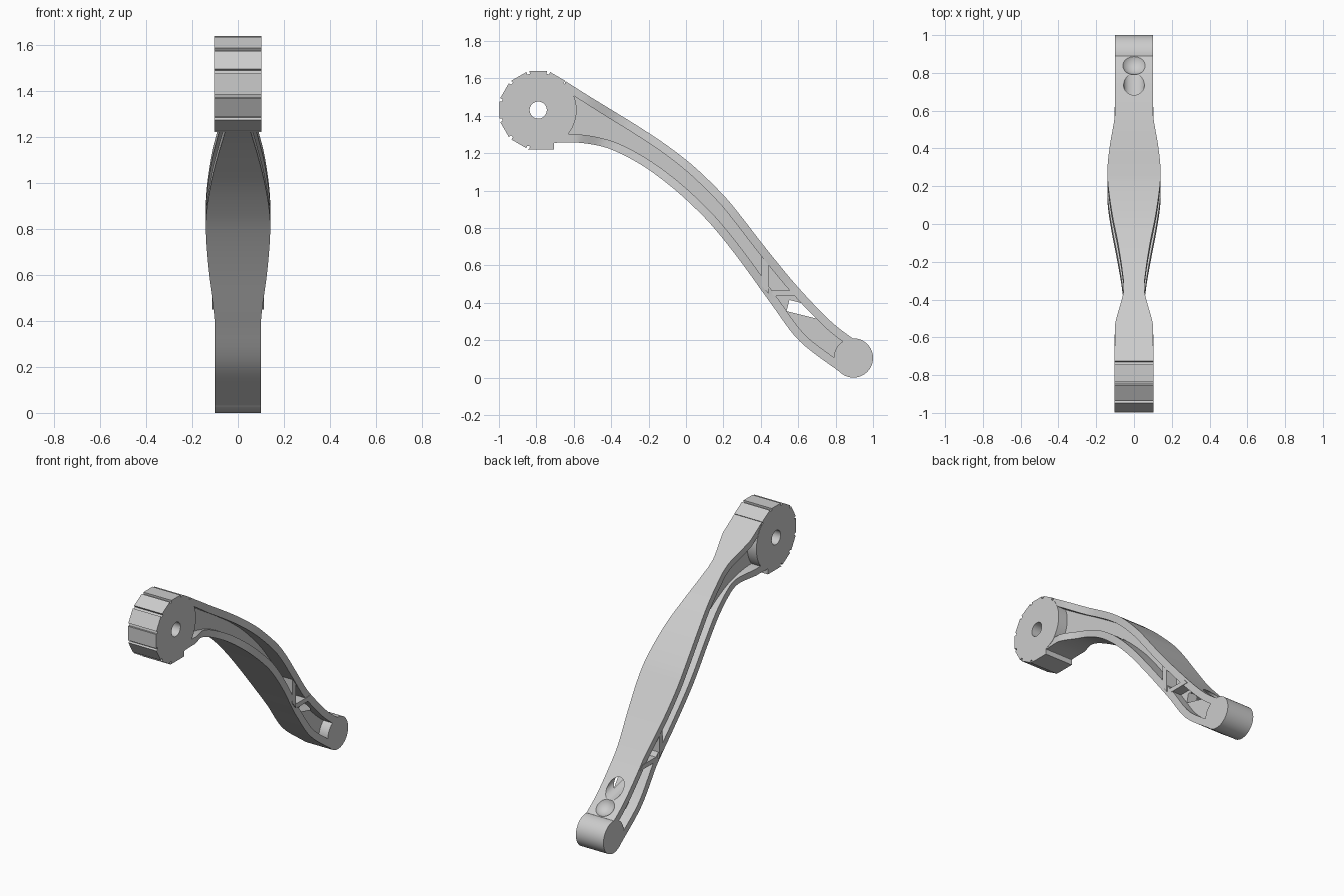
import bpy, bmesh, math
from mathutils import Vector

cube = bpy.data.objects.get("Cube")
if cube:
    bpy.data.objects.remove(cube, do_unlink=True)

grey = bpy.data.materials.new("light grey")
grey.use_nodes = True
grey.diffuse_color = (0.6, 0.6, 0.6, 1)
grey.node_tree.nodes["Principled BSDF"].inputs["Base Color"].default_value = (0.6, 0.6, 0.6, 1)


def finish(bm, name):
    bmesh.ops.recalc_face_normals(bm, faces=bm.faces)
    mesh = bpy.data.meshes.new(name)
    bm.to_mesh(mesh)
    bm.free()
    mesh.materials.append(grey)
    obj = bpy.data.objects.new(name, mesh)
    bpy.context.collection.objects.link(obj)
    return obj


def loft(name, rings):
    """Skin a list of closed rings and cap both ends."""
    bm = bmesh.new()
    rows = [[bm.verts.new(p) for p in ring] for ring in rings]
    n = len(rows[0])
    for a, b in zip(rows, rows[1:]):
        for i in range(n):
            j = (i + 1) % n
            bm.faces.new((a[i], a[j], b[j], b[i]))
    bm.faces.new(rows[0])
    bm.faces.new(rows[-1])
    return finish(bm, name)


def plate(name, profile, half):
    """Side profile of (y, z) points, extruded across x."""
    return loft(name, [[(x, y, z) for y, z in profile] for x in (-half, half)])


def arc(cy, cz, r, start, end, steps):
    angles = [math.radians(start + (end - start) * i / steps) for i in range(steps + 1)]
    return [(cy + r * math.cos(a), cz + r * math.sin(a)) for a in angles]


def select(obj):
    bpy.ops.object.select_all(action='DESELECT')
    obj.select_set(True)
    bpy.context.view_layer.objects.active = obj


def cut(obj, cutter):
    cutter.hide_render = True
    mod = obj.modifiers.new("cut", 'BOOLEAN')
    mod.operation = 'DIFFERENCE'
    mod.solver = 'EXACT'
    mod.object = cutter
    select(obj)
    bpy.ops.object.modifier_apply(modifier=mod.name)
    bpy.data.objects.remove(cutter, do_unlink=True)


def smooth(obj):
    select(obj)
    bpy.ops.object.shade_smooth_by_angle(angle=math.radians(25))


# Arm: I-beam stations as top y, top z, bottom y, bottom z, half width
STATIONS = [Vector(s) for s in (
    (-.645, 1.585, -.70, 1.255, .10),
    (-.53, 1.512, -.59, 1.257, .10),
    (-.36, 1.408, -.46, 1.238, .056),
    (-.25, 1.34, -.355, 1.20, .062),
    (-.10, 1.24, -.215, 1.122, .085),
    (.05, 1.122, -.06, 1.005, .115),
    (.205, .97, .08, .875, .137),
    (.30, .855, .175, .77, .14),
    (.42, .70, .30, .61, .127),
    (.59, .493, .455, .395, .10),
    (.767, .307, .607, .195, .10),
    (.89, .21, .82, .032, .10))]
WEB, FLANGE, STEPS = 0.035, 0.045, 6


def catmull(a, b, c, d, t):
    return 0.5 * (2 * b + (c - a) * t + (2 * a - 5 * b + 4 * c - d) * t * t
                  + (3 * b - a - 3 * c + d) * t ** 3)


def beam_ring(s):
    top, low, w = Vector((s[0], s[1])), Vector((s[2], s[3])), s[4]
    down = (low - top).normalized() * FLANGE
    half = [(w, top), (w, top + down), (WEB, top + down),
            (WEB, low - down), (w, low - down), (w, low)]
    return ([(x, p.x, p.y) for x, p in half]
            + [(-x, p.x, p.y) for x, p in reversed(half)])


last = len(STATIONS) - 1
path = []
for i in range(last):
    quad = [STATIONS[min(max(k, 0), last)] for k in range(i - 1, i + 3)]
    path += [catmull(*quad, k / STEPS) for k in range(STEPS)]
path.append(STATIONS[-1])
for s in path:
    s[4] = max(s[4], 0.055)
    if s[0] < -0.53 or s[0] > 0.59:
        s[4] = 0.1
arm = loft("arm", [beam_ring(s) for s in path])

# Slanted tool hole that breaks out through the top flange and the web
axis = Vector((0, 1, -.25)).normalized()
up = Vector((0, .25, 1)).normalized()
side = Vector((1, 0, 0))
rings = []
for distance in (0, .5):
    centre = Vector((0, .545, .385)) + axis * distance
    rings.append([centre + side * (.055 * math.cos(a)) + up * (.04 * math.sin(a))
                  for a in (math.tau * k / 32 for k in range(32))])
cut(arm, loft("hole_cutter", rings))

# Round dent beside the hole
bm = bmesh.new()
bmesh.ops.create_uvsphere(bm, u_segments=32, v_segments=16, radius=.075)
bmesh.ops.translate(bm, verts=bm.verts, vec=(0, .865, .285))
cut(arm, finish(bm, "dent_cutter"))
smooth(arm)

# Cross struts between the flanges
plate("upright_strut", [(.405, .49), (.44, .45), (.44, .64), (.405, .685)], .114)
plate("level_strut", [(.44, .465), (.475, .435), (.62, .435), (.595, .465)], .103)

# Round foot
foot = plate("foot", arc(.895, .105, .105, 0, 360, 64)[:-1], .1)
smooth(foot)

# Faceted hub with a small groove at each corner, and a round side facing the arm
HY, HZ, R = -.79, 1.43, .217
profile = arc(HY, HZ, .205, -45, 42, 20)
for k in range(1, 9):
    angle = 15 + 30 * k
    for offset, r in ((-2.5, R - .004), (-2, R - .018), (2, R - .018), (2.5, R - .004)):
        profile += arc(HY, HZ, r, angle + offset, angle + offset, 1)[:1]
profile += arc(HY, HZ, R, 255, 255, 1)[:1]
profile += [(-.705, 1.22), (-.705, 1.255)]
hub = plate("hub", profile, .102)
cut(hub, plate("bore_cutter", arc(HY, HZ, .046, 0, 360, 32)[:-1], .3))
smooth(hub)
